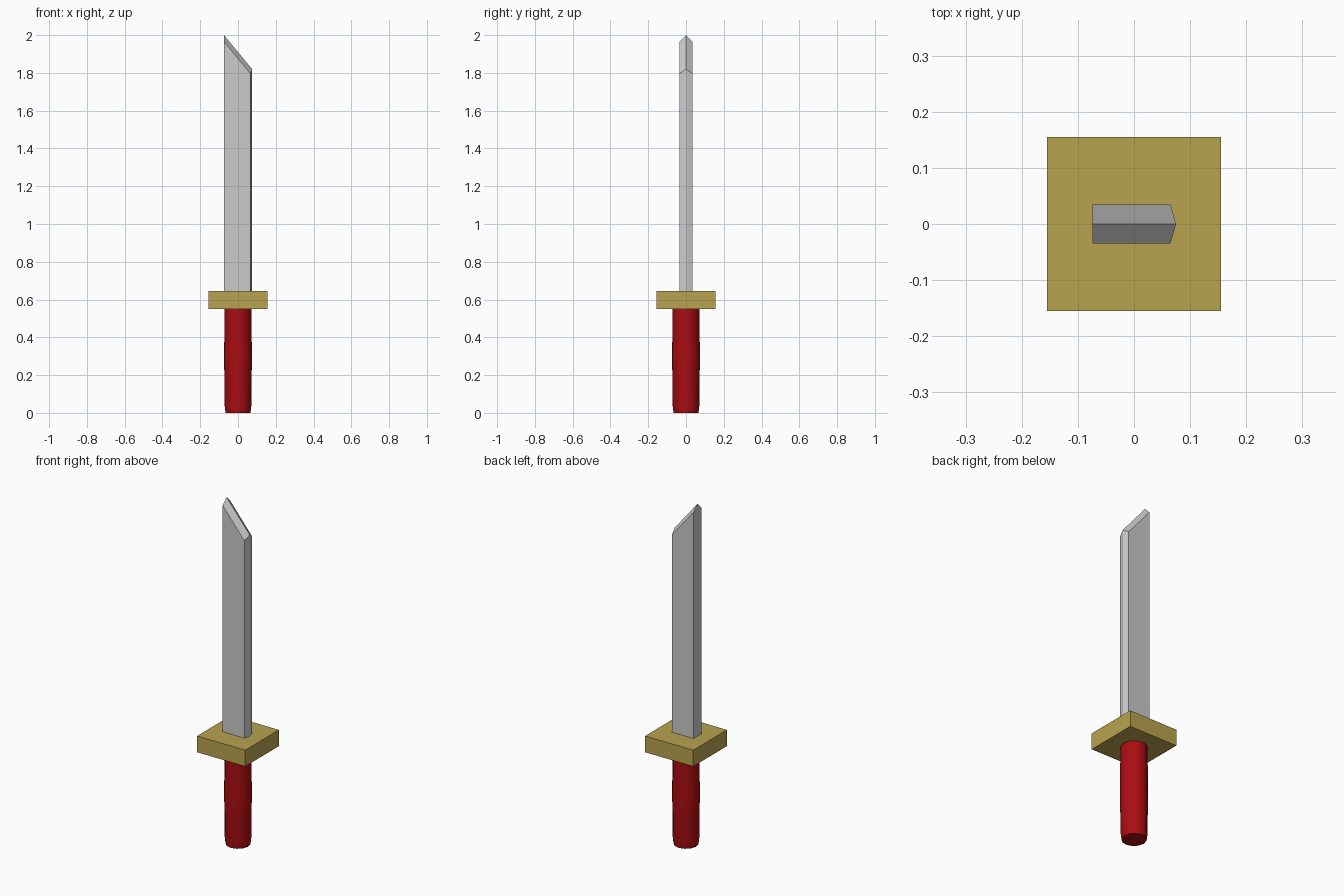
import bpy, bmesh, math

if "Cube" in bpy.data.objects:
    bpy.data.objects.remove(bpy.data.objects["Cube"])


def make_object(name, bm, color=None):
    bmesh.ops.recalc_face_normals(bm, faces=bm.faces)
    mesh = bpy.data.meshes.new(name)
    bm.to_mesh(mesh)
    bm.free()
    obj = bpy.data.objects.new(name, mesh)
    bpy.context.collection.objects.link(obj)
    if color:
        mat = bpy.data.materials.new(name + "_color")
        mat.diffuse_color = (*color, 1)
        mat.use_nodes = True
        mat.node_tree.nodes["Principled BSDF"].inputs["Base Color"].default_value = mat.diffuse_color
        mesh.materials.append(mat)
    return obj


def bridge(bm, low, high):
    n = len(low)
    for i in range(n):
        j = (i + 1) % n
        bm.faces.new((low[i], low[j], high[j], high[i]))


# Blade: single-edged section, slanted tip with a central ridge
section = [(-0.074, 0), (-0.074, -0.035), (0.065, -0.035),
           (0.075, 0), (0.065, 0.035), (-0.074, 0.035)]
bm = bmesh.new()
low = [bm.verts.new((x, y, 0.6)) for x, y in section]
high = [bm.verts.new((x, y, 2 - 1.21 * (x + 0.074) - abs(y))) for x, y in section]
bridge(bm, low, high)
bm.faces.new(low)
bm.faces.new(high[:4])
bm.faces.new((high[3], high[4], high[5], high[0]))
make_object("blade", bm)

# Guard: square plate
bm = bmesh.new()
bmesh.ops.create_cube(bm, size=1)
bmesh.ops.scale(bm, vec=(0.31, 0.31, 0.095), verts=bm.verts)
bmesh.ops.translate(bm, vec=(0, 0, 0.5975), verts=bm.verts)
make_object("guard", bm, (0.48, 0.37, 0.08))

# Handle: slightly swollen grip with a rounded lower rim
SIDES = 12
bm = bmesh.new()
rings = []
for r, z in [(0.066, 0), (0.071, 0.04), (0.0735, 0.3), (0.071, 0.57)]:
    rings.append([bm.verts.new((r * math.cos(math.tau * i / SIDES),
                                r * math.sin(math.tau * i / SIDES), z))
                  for i in range(SIDES)])
for a, b in zip(rings, rings[1:]):
    bridge(bm, a, b)
bm.faces.new(rings[0])
bm.faces.new(rings[-1])
handle = make_object("handle", bm, (0.4, 0.004, 0.006))
bpy.ops.object.select_all(action='DESELECT')
handle.select_set(True)
bpy.context.view_layer.objects.active = handle
bpy.ops.object.shade_smooth_by_angle(angle=math.radians(40))
